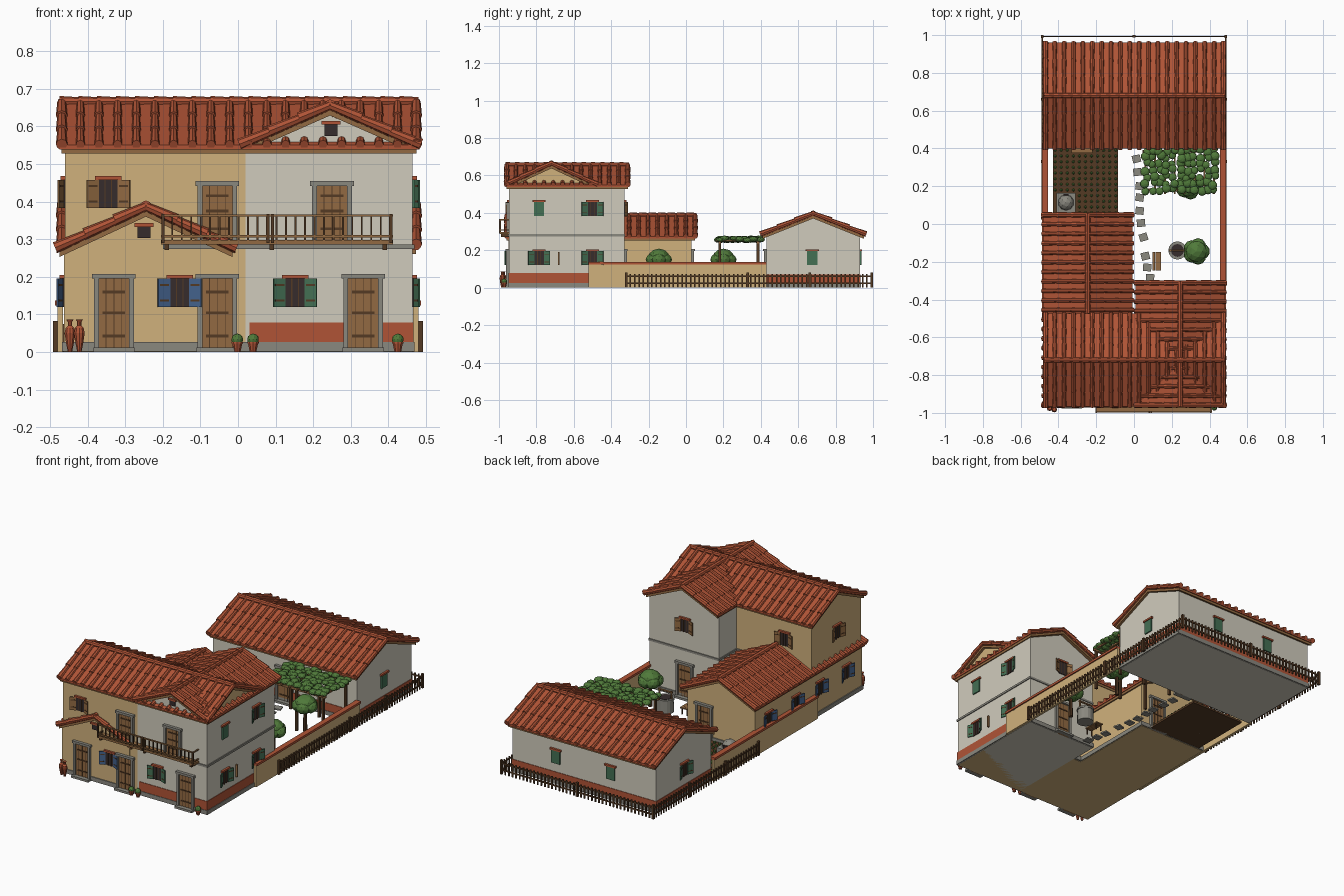
import bpy, bmesh, math, random
from mathutils import Matrix, Vector

if "Cube" in bpy.data.objects:
    bpy.data.objects.remove(bpy.data.objects["Cube"])
random.seed(4)

def lin(c):
    c /= 255
    return c / 12.92 if c <= 0.04045 else ((c + 0.055) / 1.055) ** 2.4

PALETTE = {"tan_plaster": (208, 177, 124), "pale_plaster": (208, 203, 188), "terracotta": (176, 84, 54),
           "dark_wood": (84, 58, 36), "wood": (146, 106, 66), "stone": (138, 136, 127), "leaf": (80, 122, 58),
           "green_paint": (68, 112, 84), "blue_paint": (68, 98, 140), "dark_glass": (54, 44, 44)}
MATS = {}
for n, c in PALETTE.items():
    MATS[n] = bpy.data.materials.new(n)
    MATS[n].diffuse_color = (*[lin(v) for v in c], 1)

# every named part collects its geometry in one bmesh
PARTS = {}
def bm_of(part, col):
    return PARTS.setdefault(part, (bmesh.new(), col))[0]

def box(part, col, x0, x1, y0, y1, z0, z1, M=Matrix()):
    T = Matrix.Translation(((x0 + x1) / 2, (y0 + y1) / 2, (z0 + z1) / 2))
    S = Matrix.Diagonal((abs(x1 - x0), abs(y1 - y0), abs(z1 - z0), 1))
    bmesh.ops.create_cube(bm_of(part, col), size=1, matrix=M @ T @ S)

def prism(part, col, pts, a, b, axis):
    bm = bm_of(part, col)
    W = (lambda u, v, t: (t, u, v)) if axis == "x" else (lambda u, v, t: (u, t, v))
    A = [bm.verts.new(W(u, v, a)) for u, v in pts]
    B = [bm.verts.new(W(u, v, b)) for u, v in pts]
    fs = [bm.faces.new(A), bm.faces.new(B[::-1])]
    n = len(pts)
    fs += [bm.faces.new((A[i], B[i], B[(i + 1) % n], A[(i + 1) % n])) for i in range(n)]
    bmesh.ops.recalc_face_normals(bm, faces=fs)

def tube(part, col, p, q, r1, r2=None, n=6):
    p, q = Vector(p), Vector(q)
    d = q - p
    M = Matrix.Translation((p + q) / 2) @ d.to_track_quat("Z", "Y").to_matrix().to_4x4()
    bmesh.ops.create_cone(bm_of(part, col), cap_ends=True, segments=n, radius1=r1,
                          radius2=r1 if r2 is None else r2, depth=d.length, matrix=M)

def ball(part, col, c, r, squash=1, sub=2):
    bmesh.ops.create_icosphere(bm_of(part, col), subdivisions=sub, radius=r,
                               matrix=Matrix.Translation(c) @ Matrix.Diagonal((1, 1, squash, 1)))

def lathe(part, col, x, y, prof, n=10):
    for (r1, z1), (r2, z2) in zip(prof, prof[1:]):
        tube(part, col, (x, y, z1), (x, y, z2), r1, r2, n)

# gabled house body
def house(part, col, axis, lo, hi, a, b, ze, zr):
    prism(part, col, [(lo, 0), (hi, 0), (hi, ze), ((lo + hi) / 2, zr), (lo, ze)], a, b, axis)

# tiled gable roof: slab, boards beneath, rows of round tiles, ridge and verge tiles
def roof(name, axis, c, a, b, h, ze, zr, courses=3):
    W = (lambda s, t, z: (t, c + s, z)) if axis == "x" else (lambda s, t, z: (c + s, t, z))
    def chevron(w, top, th):
        k = (zr - ze) * (h - w) / h
        return [(c - w, ze + k - top), (c, zr - top), (c + w, ze + k - top),
                (c + w, ze + k - top - th), (c, zr - top - th), (c - w, ze + k - top - th)]
    prism(name + "_slab", "terracotta", chevron(h, 0, 0.012), a, b, axis)
    prism(name + "_boards", "wood", chevron(h - 0.008, 0.012, 0.014), a + 0.006, b - 0.006, axis)
    n = round((b - a) / 0.05)
    for sg in (-1, 1):
        at = lambda f, t, dz=0.0: W(sg * h * f, t, zr + (ze - zr) * f + dz)
        for i in range(n + 1):
            t = a + 0.006 + (b - a - 0.012) * i / n
            r = 0.014 if i in (0, n) else 0.011
            for k in range(courses):
                tube(name + "_tiles", "terracotta", at(k / courses, t, 0.001),
                     at((k + 1) / courses + 0.015, t, 0.004), r * 0.85, r * 1.1, 8)
    for i in range(n):
        t0, t1 = a + (b - a) * i / n, a + (b - a) * (i + 1) / n
        tube(name + "_ridge", "terracotta", W(0, t0, zr + 0.002), W(0, t1, zr + 0.002), 0.015, 0.012, 8)

# openings are laid out in wall space: u along the wall, -y outwards
FRONT, RIGHT, BACK, LEFT = 0, 90, 180, -90
def wall_space(x, y, ang):
    return Matrix.Translation((x, y, 0)) @ Matrix.Rotation(math.radians(ang), 4, "Z")

def window(x, y, z, ang, paint="wood", closed=False, w=0.027, h=0.075):
    M = wall_space(x, y, ang)
    box("window_lintels", "terracotta", -w - 0.008, w + 0.008, -0.012, 0.005, z + h, z + h + 0.01, M)
    if closed:
        box("closed_shutters_" + paint, paint, -w, w, -0.007, 0.005, z, z + h, M)
        return
    box("window_panes", "dark_glass", -w, w, -0.004, 0.005, z, z + h, M)
    for u in (-w / 3, w / 3):
        box("window_bars", "dark_wood", u - 0.0015, u + 0.0015, -0.007, 0, z, z + h, M)
    for s in (-1, 1):
        S = M @ Matrix.Translation((s * w, -0.003, 0)) @ Matrix.Rotation(math.radians(-22 * s), 4, "Z")
        box("shutters_" + paint, paint, 0, s * 0.034, -0.005, 0, z, z + h, S)
        for k in (0.2, 0.75):
            box("shutter_straps", "dark_wood", s * 0.004, s * 0.03, -0.006, 0.001, z + h * k, z + h * k + 0.005, S)

def door(x, y, ang, z=0.0, top=0.195):
    M = wall_space(x, y, ang)
    box("door_leaves", "wood", -0.042, 0.042, -0.006, 0.005, z, top, M)
    for s in (-1, 1):
        box("door_jambs", "stone", s * 0.04, s * 0.053, -0.014, 0.005, z, top, M)
    box("door_lintels", "stone", -0.058, 0.058, -0.017, 0.005, top, top + 0.013, M)
    for u in (-0.021, 0, 0.021):
        box("door_gaps", "dark_wood", u - 0.001, u + 0.001, -0.0068, 0, z, top, M)
    for f in (0.2, 0.52, 0.8):
        box("door_straps", "dark_wood", -0.03, 0.03, -0.009, 0, z + (top - z) * f, z + (top - z) * f + 0.007, M)
    if z == 0:
        box("door_steps", "stone", -0.055, 0.055, -0.03, 0, 0, 0.012, M)

# buildings
house("main_house", "tan_plaster", "x", -0.945, -0.49, -0.46, 0.46, 0.535, 0.64)
house("right_tower", "pale_plaster", "y", 0.02, 0.464, -0.947, -0.33, 0.535, 0.63)
house("left_wing", "tan_plaster", "y", -0.463, -0.03, -0.948, 0.03, 0.265, 0.365)
house("rear_barn", "pale_plaster", "x", 0.43, 0.93, -0.46, 0.46, 0.28, 0.372)
roof("main_roof", "x", -0.72, -0.475, 0.48, 0.245, 0.55, 0.664)
roof("tower_roof", "y", 0.245, -0.965, -0.305, 0.238, 0.55, 0.655)
roof("wing_roof", "y", -0.245, -0.965, 0.055, 0.238, 0.275, 0.386)
roof("barn_roof", "x", 0.68, -0.475, 0.48, 0.28, 0.284, 0.396)

# stone footings, string course and red skirting
for x0, x1, y0, y1 in ((-0.468, 0.47, -0.953, -0.48), (0.015, 0.47, -0.6, -0.324), (-0.468, -0.025, -0.6, 0.036), (-0.466, 0.466, 0.424, 0.936)):
    box("footings", "stone", x0, x1, y0, y1, 0.002, 0.026)
box("string_course", "stone", -0.2, 0.469, -0.952, -0.485, 0.274, 0.286)
box("string_course", "stone", 0.015, 0.469, -0.6, -0.325, 0.274, 0.286)
box("tower_skirting", "terracotta", 0.03, 0.467, -0.950, -0.52, 0.026, 0.078)
box("barn_skirting", "terracotta", -0.463, 0.463, 0.427, 0.933, 0.026, 0.07)

# doors
for x in (-0.33, -0.055, 0.333):
    door(x, -0.948, FRONT)
for x in (-0.055, 0.25):
    door(x, -0.947, FRONT, 0.295, 0.442)
door(0.235, -0.33, BACK)
door(-0.14, 0.03, BACK)
door(0.0, 0.43, FRONT)
# windows
window(-0.155, -0.948, 0.12, FRONT, "blue_paint")
window(0.152, -0.949, 0.12, FRONT, "green_paint")
window(-0.345, -0.945, 0.383, FRONT)
window(-0.25, -0.947, 0.303, FRONT, "dark_glass", True, 0.017, 0.03)
window(0.247, -0.947, 0.575, FRONT, "dark_glass", True, 0.017, 0.03)
for y in (-0.785, -0.5):
    window(0.464, y, 0.12, RIGHT, "green_paint")
window(0.464, -0.785, 0.383, RIGHT, "green_paint", True)
window(0.464, -0.5, 0.383, RIGHT, "green_paint")
for y in (-0.8, -0.56, -0.34, -0.09):
    window(-0.463, y, 0.12, LEFT, "blue_paint")
window(-0.46, -0.72, 0.383, LEFT)
window(-0.29, -0.49, 0.383, BACK)
window(0.235, -0.33, 0.383, BACK)
window(0.46, 0.675, 0.12, RIGHT, "green_paint", True)
window(-0.46, 0.675, 0.12, LEFT, "green_paint")
for x in (-0.17, 0.18):
    window(x, 0.93, 0.12, BACK, "green_paint", True)
box("wall_lamp", "wood", 0.46, 0.475, -0.685, -0.677, 0.12, 0.19)

# balcony
box("balcony_floor", "wood", -0.205, 0.412, -0.995, -0.945, 0.286, 0.298)
for z in (0.305, 0.36):
    box("balcony_rails", "wood", -0.205, 0.412, -0.998, -0.99, z, z + 0.006)
    for x in (-0.205, 0.405):
        box("balcony_rails", "wood", x, x + 0.007, -0.995, -0.945, z, z + 0.006)
for i in range(25):
    x = -0.2 + i * 0.0252
    box("balusters", "dark_wood", x - 0.0025, x + 0.0025, -0.997, -0.991, 0.298, 0.36)
for x in (-0.2, 0.08, 0.092, 0.407):
    box("balcony_posts", "dark_wood", x - 0.004, x + 0.004, -1.0, -0.99, 0.29, 0.367)
for x in (-0.19, 0.09, 0.39):
    box("balcony_brackets", "dark_wood", x - 0.006, x + 0.006, -0.99, -0.945, 0.272, 0.286)

# yard walls with tile coping, picket fence
for s in (-1, 1):
    box("yard_walls", "tan_plaster", s * 0.466, s * 0.48, -0.52, 0.43, 0, 0.124)
    box("wall_coping", "terracotta", s * 0.456, s * 0.487, -0.52, 0.43, 0.124, 0.137)
    y0 = -0.32 if s > 0 else 0.03
    n = round((0.99 - y0) / 0.023)
    for i in range(n + 1):
        y = y0 + (0.99 - y0) * i / n
        box("fence_pickets", "dark_wood", s * 0.484, s * 0.49, y - 0.004, y + 0.004, 0, 0.074)
    for z in (0.02, 0.058):
        box("fence_rails", "dark_wood", s * 0.483, s * 0.489, y0, 0.994, z, z + 0.008)
    for y in (y0, 0.33, 0.66, 0.992):
        box("fence_posts", "dark_wood", s * 0.48, s * 0.492, y - 0.006, y + 0.008, 0, 0.082)
for i in range(43):
    x = -0.485 + i * 0.97 / 42
    box("fence_pickets", "dark_wood", x - 0.004, x + 0.004, 0.99, 0.996, 0, 0.074)
for z in (0.02, 0.058):
    box("fence_rails", "dark_wood", -0.485, 0.485, 0.989, 0.995, z, z + 0.008)
box("fence_posts", "dark_wood", -0.007, 0.007, 0.987, 1.0, 0, 0.082)

# vine pergola
for x in (0.07, 0.25, 0.42):
    for y in (0.18, 0.385):
        box("pergola_posts", "dark_wood", x - 0.007, x + 0.007, y - 0.007, y + 0.007, 0, 0.235)
for y in (0.18, 0.385):
    box("pergola_beams", "wood", 0.045, 0.435, y - 0.007, y + 0.007, 0.235, 0.248)
for i in range(8):
    x = 0.06 + i * 0.052
    box("pergola_beams", "wood", x - 0.005, x + 0.005, 0.16, 0.405, 0.246, 0.255)
for i in range(11):
    for j in range(7):
        ball("vine_leaves", "leaf", (0.065 + i * 0.036 + random.uniform(-.01, .01), 0.18 + j * 0.035 + random.uniform(-.01, .01),
             0.258 + random.uniform(-.006, .006)), random.uniform(0.02, 0.026), 0.6)

# trees
for x, y in ((0.33, -0.145), (0.29, 0.2)):
    tube("tree_trunks", "dark_wood", (x, y, 0), (x, y, 0.13), 0.012, 0.009, 8)
    ball("tree_crowns", "leaf", (x, y, 0.158), 0.06, 0.85)
    for k in range(5):
        a = k * 1.257
        ball("tree_crowns", "leaf", (x + 0.03 * math.cos(a), y + 0.03 * math.sin(a), 0.15), 0.042, 0.85)

# well with windlass
lathe("well_ring", "stone", 0.23, -0.14, [(0.046, 0), (0.044, 0.07), (0.048, 0.07), (0.048, 0.08)], 16)
tube("well_water", "dark_glass", (0.23, -0.14, 0.07), (0.23, -0.14, 0.082), 0.034, n=16)
for s in (-1, 1):
    tube("well_windlass", "wood", (0.23 + s * 0.038, -0.14, 0.07), (0.23 + s * 0.038, -0.14, 0.125), 0.005)
tube("well_windlass", "wood", (0.185, -0.14, 0.118), (0.275, -0.14, 0.118), 0.006)

# bread oven
box("oven_base", "stone", -0.41, -0.31, 0.062, 0.165, 0, 0.05)
ball("oven_dome", "stone", (-0.36, 0.114, 0.05), 0.042)
box("oven_mouth", "dark_glass", -0.372, -0.348, 0.152, 0.16, 0.05, 0.07)

# benches
for cx, cy, hx, hy in ((0.12, -0.197, 0.022, 0.048), (-0.275, 0.392, 0.055, 0.016)):
    for k in (-1, 0, 1):
        if hy > hx:
            box("bench_planks", "wood", cx + k * 0.015 - 0.007, cx + k * 0.015 + 0.007, cy - hy, cy + hy, 0.036, 0.043)
        else:
            box("bench_planks", "wood", cx - hx, cx + hx, cy + k * 0.011 - 0.005, cy + k * 0.011 + 0.005, 0.036, 0.043)
    for sx in (-1, 1):
        for sy in (-1, 1):
            tube("bench_legs", "dark_wood", (cx + sx * hx * 0.75, cy + sy * hy * 0.8, 0), (cx + sx * hx * 0.75, cy + sy * hy * 0.8, 0.036), 0.004)

# stepping stones
for x, y in ((.013, .345), (.018, .275), (.03, .2), (.03, .14), (.03, .07), (.037, .005), (.05, -.07), (.06, -.17), (.07, -.23), (.085, -.285)):
    M = Matrix.Translation((x, y, 0)) @ Matrix.Rotation(random.uniform(-.3, .3), 4, "Z")
    box("stepping_stones", "stone", -0.022, 0.022, -0.02, 0.02, 0, 0.008, M)

# vegetable bed
box("vegetable_bed", "dark_wood", -0.43, -0.085, 0.04, 0.405, 0, 0.012)
for i in range(11):
    for j in range(12):
        x, y = -0.417 + i * 0.032, 0.06 + j * 0.03
        if not (x < -0.3 and y < 0.17):
            ball("seedlings", "leaf", (x, y, 0.016), 0.008, 1.2, 1)

# pots and jars by the front wall
for x in (-0.002, 0.04, 0.425):
    lathe("plant_pots", "terracotta", x, -0.972, [(0.009, 0), (0.014, 0.022), (0.016, 0.022), (0.016, 0.027)])
    ball("pot_plants", "leaf", (x, -0.972, 0.033), 0.016)
for x, y in ((-0.447, -0.975), (-0.422, -0.982)):
    lathe("tall_jars", "terracotta", x, y, [(0.006, 0), (0.011, 0.025), (0.015, 0.05), (0.012, 0.064), (0.006, 0.07), (0.006, 0.08), (0.01, 0.086)])

for name, (bm, col) in PARTS.items():
    me = bpy.data.meshes.new(name)
    bm.to_mesh(me)
    bm.free()
    me.materials.append(MATS[col])
    bpy.context.scene.collection.objects.link(bpy.data.objects.new(name, me))

for m in bpy.data.materials:
    if m.users and not m.is_grease_pencil:
        m.use_nodes = True
        m.node_tree.nodes["Principled BSDF"].inputs["Base Color"].default_value = m.diffuse_color
